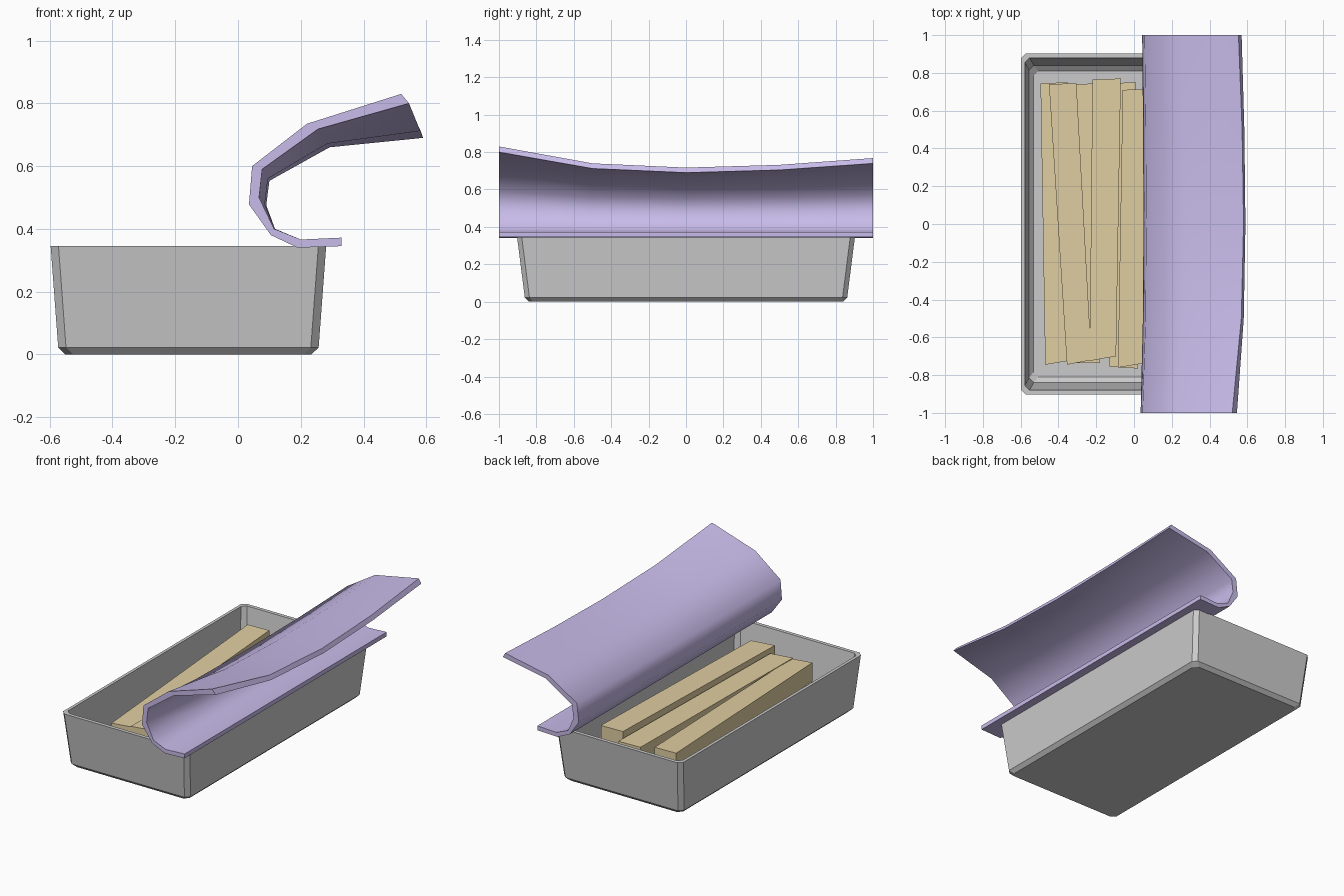
import bpy, bmesh, math

if "Cube" in bpy.data.objects:
    bpy.data.objects.remove(bpy.data.objects["Cube"])


def material(name, color):
    m = bpy.data.materials.new(name)
    m.diffuse_color = color
    m.use_nodes = True
    m.node_tree.nodes["Principled BSDF"].inputs["Base Color"].default_value = m.diffuse_color
    return m


def loft(name, rings, mat=None, smooth=None):
    """Skin a closed solid through matching rings and cap both ends."""
    bm = bmesh.new()
    rows = [[bm.verts.new(p) for p in ring] for ring in rings]
    n = len(rows[0])
    for a, b in zip(rows, rows[1:]):
        for i in range(n):
            j = (i + 1) % n
            bm.faces.new((a[i], a[j], b[j], b[i]))
    bm.faces.new(rows[0])
    bm.faces.new(rows[-1])
    bmesh.ops.recalc_face_normals(bm, faces=bm.faces)
    mesh = bpy.data.meshes.new(name)
    bm.to_mesh(mesh)
    bm.free()
    ob = bpy.data.objects.new(name, mesh)
    bpy.context.collection.objects.link(ob)
    if mat:
        mesh.materials.append(mat)
    if smooth:
        bpy.ops.object.select_all(action='DESELECT')
        ob.select_set(True)
        bpy.context.view_layer.objects.active = ob
        bpy.ops.object.shade_smooth_by_angle(angle=math.radians(smooth))
    return ob


tan = material("tan_wood", (0.75, 0.62, 0.36, 1))
purple = material("purple_sheet", (0.58, 0.50, 0.82, 1))


# Tray: tapered box with clipped corners, open on top
def clipped_rect(hx, hy, z, c=0.025, cx=-0.158):
    pts = [(hx, hy - c), (hx - c, hy), (c - hx, hy), (-hx, hy - c),
           (-hx, c - hy), (c - hx, -hy), (hx - c, -hy), (hx, c - hy)]
    return [(cx + x, y, z) for x, y in pts]


loft("tray", [
    clipped_rect(0.392, 0.84, 0.0),
    clipped_rect(0.415, 0.862, 0.022),
    clipped_rect(0.439, 0.903, 0.345),
    clipped_rect(0.42, 0.88, 0.345),
    clipped_rect(0.398, 0.84, 0.06),
    clipped_rect(0.375, 0.81, 0.035),
])


# Planks: two loose layers lying in the tray
def plank(name, back, front, y_back, y_front, z_back, z_front, h=0.125, skew=0.025):
    def end(xs, y, top, s):
        l, r = xs
        return [(l, y, top - h), (r, y + s, top - h), (r, y + s, top), (l, y, top)]
    loft(name, [end(back, y_back, z_back, 0.005),
                end(front, y_front, z_front, skew)], tan)


plank("lower_plank_1", (-0.495, -0.35), (-0.47, -0.32), 0.745, -0.745, 0.17, 0.17)
plank("lower_plank_2", (-0.31, -0.18), (-0.31, -0.18), 0.74, -0.735, 0.17, 0.17, skew=0)
plank("lower_plank_3", (-0.14, 0.01), (-0.13, 0.02), 0.745, -0.755, 0.17, 0.17, skew=-0.01)
plank("lower_plank_4", (0.06, 0.20), (0.05, 0.19), 0.74, -0.75, 0.17, 0.17)
plank("upper_plank_1", (-0.45, -0.305), (-0.355, -0.225), 0.74, -0.745, 0.31, 0.285)
plank("upper_plank_2", (-0.22, -0.07), (-0.235, -0.095), 0.765, -0.725, 0.295, 0.29)
plank("upper_plank_3", (-0.06, 0.09), (-0.085, 0.065), 0.71, -0.76, 0.33, 0.315)

# Curled sheet: front-end profile relaxes to a lower profile mid-length
end_profile = [(0.33, 0.345), (0.19, 0.34), (0.105, 0.38), (0.035, 0.478), (0.045, 0.60),
               (0.22, 0.735), (0.52, 0.83), (0.545, 0.80), (0.255, 0.718), (0.077, 0.59),
               (0.067, 0.50), (0.115, 0.40), (0.20, 0.366), (0.33, 0.372)]
mid_profile = [(0.33, 0.345), (0.19, 0.34), (0.105, 0.38), (0.05, 0.463), (0.065, 0.575),
               (0.275, 0.687), (0.58, 0.717), (0.59, 0.69), (0.292, 0.66), (0.10, 0.553),
               (0.09, 0.475), (0.118, 0.40), (0.20, 0.366), (0.33, 0.372)]
stations = [(-1, 1), (-0.5, 0.2), (0, 0), (0.5, 0.13), (1, 0.45)]
loft("curled_sheet", [
    [(m[0] + (e[0] - m[0]) * f, y, m[1] + (e[1] - m[1]) * f)
     for e, m in zip(end_profile, mid_profile)] for y, f in stations], purple, smooth=60)
